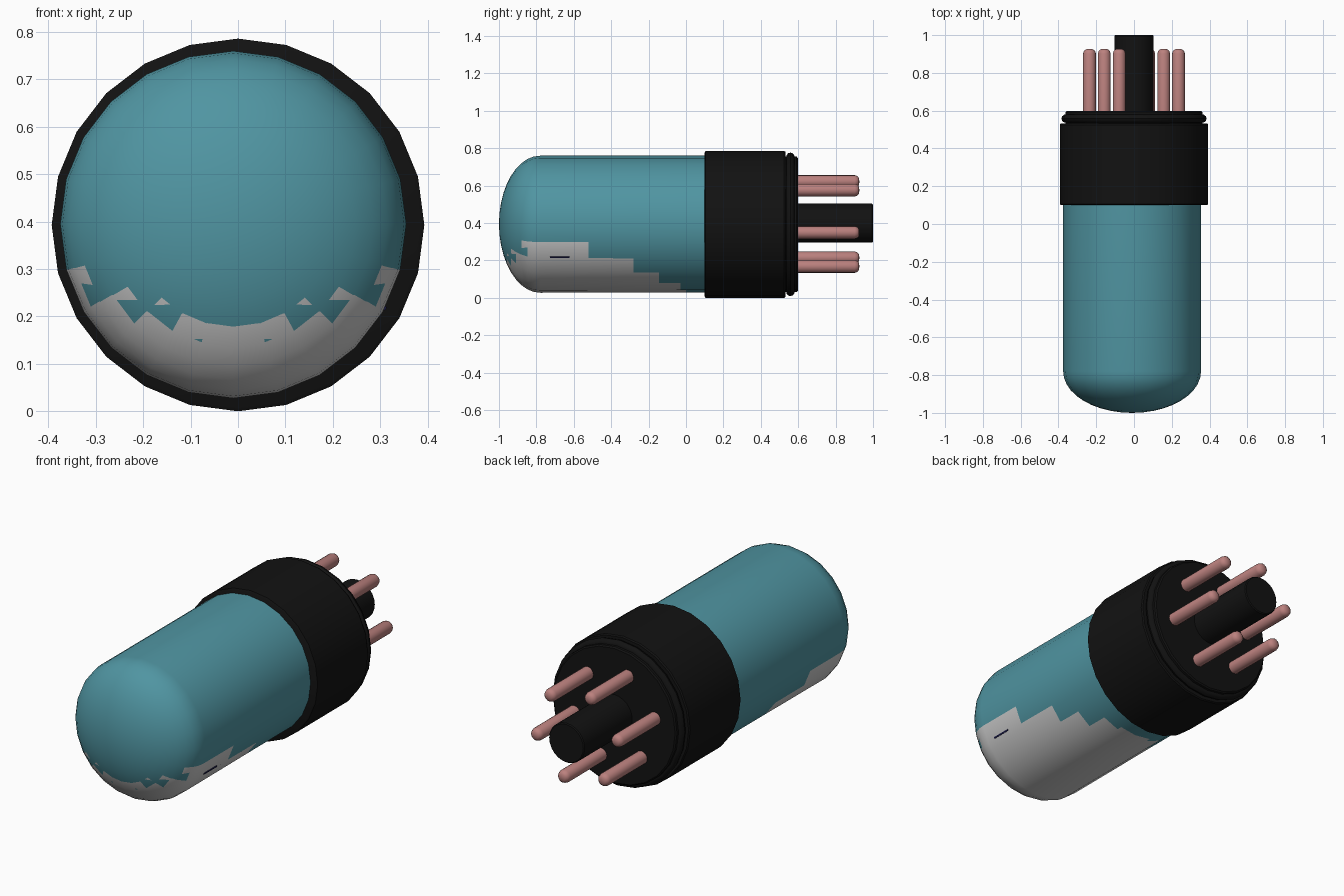
import bpy, bmesh, math
from mathutils import Vector

if "Cube" in bpy.data.objects:
    bpy.data.objects.remove(bpy.data.objects["Cube"])


def material(name, rgb):
    m = bpy.data.materials.new(name)
    m.diffuse_color = (*rgb, 1)
    m.use_nodes = True
    m.node_tree.nodes["Principled BSDF"].inputs["Base Color"].default_value = m.diffuse_color
    return m


TEAL = material("teal_glass", (0.08, 0.30, 0.36))
BLACK = material("black_bakelite", (0.006, 0.006, 0.006))
PINK = material("copper_pin", (0.50, 0.22, 0.21))
NAVY = material("navy", (0.01, 0.01, 0.06))


def lathe(name, profile, mat=None, cx=0.0, cz=0.393, sides=24, angle=35):
    """Spin (radius, y) points around an axis parallel to y."""
    bm = bmesh.new()
    rings = []
    for r, y in profile:
        if r < 1e-6:
            rings.append([bm.verts.new((0, y, 0))])
        else:
            rings.append([bm.verts.new((r * math.sin(2 * math.pi * i / sides), y,
                                        r * math.cos(2 * math.pi * i / sides)))
                          for i in range(sides)])
    for a, b in zip(rings, rings[1:]):
        for i in range(sides):
            j = (i + 1) % sides
            quad = [a[i % len(a)], a[j % len(a)], b[j % len(b)], b[i % len(b)]]
            bm.faces.new(list(dict.fromkeys(quad)))
    bmesh.ops.recalc_face_normals(bm, faces=bm.faces)
    mesh = bpy.data.meshes.new(name)
    bm.to_mesh(mesh)
    bm.free()
    ob = bpy.data.objects.new(name, mesh)
    ob.location = (cx, 0, cz)
    bpy.context.collection.objects.link(ob)
    if mat:
        mesh.materials.append(mat)
    bpy.ops.object.select_all(action='DESELECT')
    ob.select_set(True)
    bpy.context.view_layer.objects.active = ob
    bpy.ops.object.shade_smooth_by_angle(angle=math.radians(angle))
    return ob


def dome(r, depth, y0, steps=10):
    """Elliptical cap running from the pole at -y to the rim at y0."""
    return [(r * math.sin(t), y0 - depth * math.cos(t))
            for t in (math.pi / 2 * k / steps for k in range(steps + 1))]


# Glass envelope
R = 0.365
lathe("glass_envelope", dome(R, 0.22, -0.78) + [(R, 0.12), (0, 0.12)], TEAL, -0.01, 0.395)

# Silvery coating: a near coincident shell that shows along the underside and by the base
coat = lathe("silver_coating",
             dome(R - 0.001, 0.219, -0.78) + [(R - 0.001, -0.2), (R - 0.0002, 0.12), (0, 0.12)],
             None, -0.01, 0.3945)
coat.rotation_euler.x = 0.004

# Base shell, grooved rim and back disc
lathe("base_shell", [(0, 0.10), (0.385, 0.10), (0.393, 0.105), (0.393, 0.525),
                     (0.388, 0.532), (0, 0.532)], BLACK)
rim = [(0.362 + 0.022 * math.cos(a), 0.558 + 0.022 * math.sin(a))
       for a in (2 * math.pi * k / 10 for k in range(11))]
lathe("base_rim_ring", rim, BLACK, angle=60)
lathe("base_disc", [(0, 0.52), (0.362, 0.52), (0.362, 0.592), (0.355, 0.598), (0, 0.598)], BLACK)

# Central locating key
lathe("locating_key", [(0, 0.58), (0.104, 0.58), (0.104, 0.995), (0.099, 1.0), (0, 1.0)],
      BLACK, 0, 0.4)

# Six contact pins
for k in range(6):
    a = math.radians(-11 + 60 * k)
    lathe(f"contact_pin_{k + 1}",
          [(0, 0.58), (0.034, 0.58), (0.034, 0.902), (0.029, 0.917), (0.018, 0.925), (0, 0.927)],
          PINK, 0.24 * math.cos(a), 0.395 + 0.24 * math.sin(a), 16, 60)

# Small dark sliver on the glass side
bpy.ops.mesh.primitive_cube_add(size=1, location=(0.307, -0.675, 0.219))
sliver = bpy.context.object
sliver.name = "glass_sliver"
sliver.scale = (0.012, 0.105, 0.008)
sliver.rotation_euler.y = math.radians(29)
sliver.data.materials.append(NAVY)
